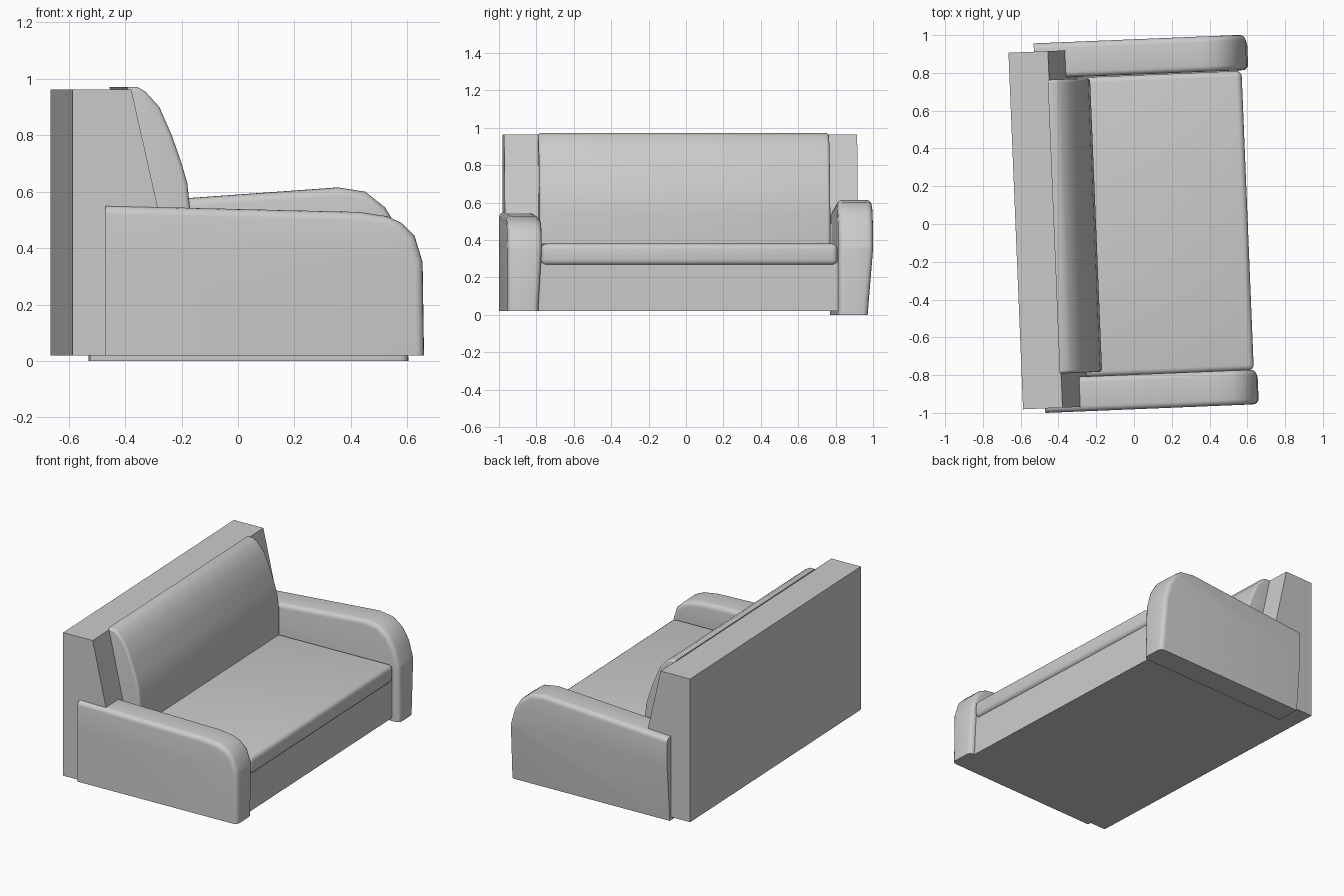
import bpy, bmesh, math
from mathutils import Matrix

if "Cube" in bpy.data.objects:
    bpy.data.objects.remove(bpy.data.objects["Cube"])

TURN = Matrix.Rotation(0.041, 4, 'Z')  # the sofa stands slightly turned


def extrude_profile(name, profile, v0, v1, radius=0.0, skip=(), all_edges=False, shape=None):
    """Sweep an (x, z) profile along y, round its rims, optionally reshape it."""
    bm = bmesh.new()
    a = [bm.verts.new((x, v0, z)) for x, z in profile]
    b = [bm.verts.new((x, v1, z)) for x, z in profile]
    n = len(profile)
    bm.faces.new(a)
    bm.faces.new(b[::-1])
    for i in range(n):
        j = (i + 1) % n
        bm.faces.new((a[j], a[i], b[i], b[j]))
    bmesh.ops.recalc_face_normals(bm, faces=bm.faces)
    if radius:
        if all_edges:
            edges = list(bm.edges)
        else:
            edges = [bm.edges.get((r[i], r[(i + 1) % n]))
                     for r in (a, b) for i in range(n) if i not in skip]
        bmesh.ops.bevel(bm, geom=edges, offset=radius, segments=4, profile=0.5,
                        affect='EDGES', clamp_overlap=True)
    if shape:
        geom = bm.verts[:] + bm.edges[:] + bm.faces[:]
        bmesh.ops.bisect_plane(bm, geom=geom, plane_co=(0, 0, 0.36), plane_no=(0, 0, 1))
        for v in bm.verts:
            v.co.y += shape(v.co.y, v.co.z)
    bmesh.ops.transform(bm, matrix=TURN, verts=bm.verts)
    me = bpy.data.meshes.new(name)
    bm.to_mesh(me)
    bm.free()
    ob = bpy.data.objects.new(name, me)
    bpy.context.collection.objects.link(ob)
    bpy.ops.object.select_all(action='DESELECT')
    ob.select_set(True)
    bpy.context.view_layer.objects.active = ob
    bpy.ops.object.shade_smooth_by_angle(angle=math.radians(40))
    return ob


# Back frame with a sloping front
extrude_profile("back_frame", [(-0.627, 0.02), (-0.627, 0.963), (-0.418, 0.963),
                               (-0.325, 0.55), (-0.27, 0.30), (-0.27, 0.02)], -0.956, 0.933)

# Base under the seat
extrude_profile("base", [(-0.30, 0.02), (-0.30, 0.28), (0.585, 0.28), (0.585, 0.02)],
                -0.82, 0.81)

# Seat cushion
extrude_profile("seat_cushion", [(-0.30, 0.265), (-0.30, 0.38), (0.602, 0.38), (0.602, 0.265)],
                -0.80, 0.787, 0.03, all_edges=True)

# Back cushion with a curved front
extrude_profile("back_cushion", [(-0.28, 0.36), (-0.42, 0.955), (-0.425, 0.972), (-0.39, 0.972),
                                 (-0.36, 0.955), (-0.31, 0.90), (-0.266, 0.80), (-0.231, 0.70),
                                 (-0.211, 0.63), (-0.201, 0.54), (-0.201, 0.36)],
                -0.775, 0.781, 0.02, skip=(0, 1, 10))


# Arms: rounded front, the left one higher and narrower at the foot
def right_shape(y, z):
    return -0.02 * max(0, 1 - z / 0.36) if y > -0.89 else 0.0


def left_shape(y, z):
    return -0.03 * max(0, 1 - z / 0.36) if y > 0.89 else 0.0


extrude_profile("right_arm", [(-0.51, 0.02), (-0.51, 0.55), (0.39, 0.528), (0.49, 0.513),
                              (0.54, 0.49), (0.587, 0.445), (0.616, 0.35), (0.621, 0.02)],
                -0.98, -0.796, 0.03, skip=(0, 7), shape=right_shape)
extrude_profile("left_arm", [(-0.492, 0.0), (-0.492, 0.552), (0.39, 0.615), (0.485, 0.60),
                             (0.555, 0.545), (0.60, 0.47), (0.63, 0.36), (0.638, 0.0)],
                0.79, 0.977, 0.03, skip=(0, 7), shape=left_shape)
